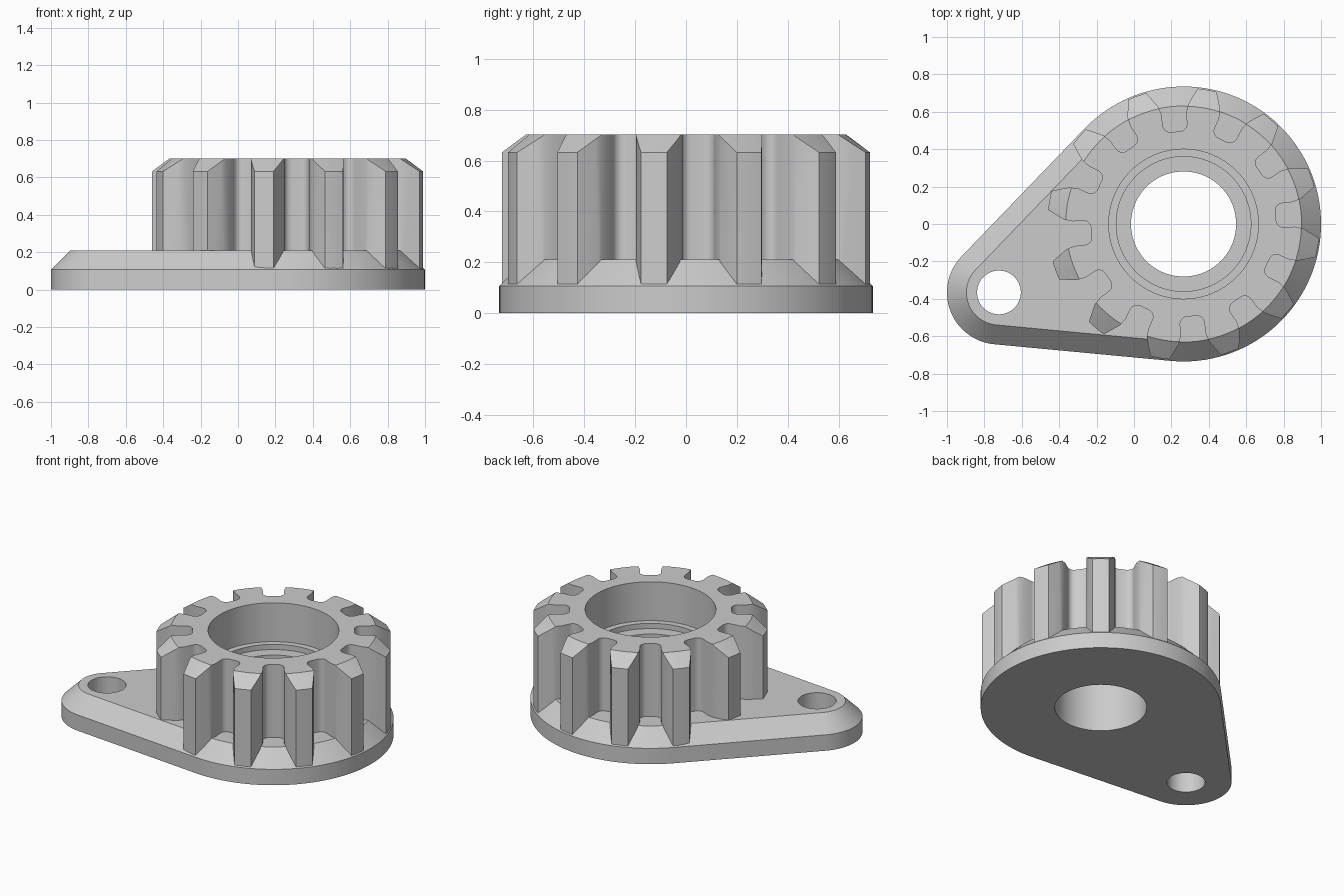
import bpy, bmesh
from math import sin, cos, pi, acos, atan2, hypot, radians
from mathutils import Vector

default = bpy.data.objects.get("Cube")
if default:
    bpy.data.objects.remove(default, do_unlink=True)

grey = bpy.data.materials.new("light grey")
grey.use_nodes = True
grey.diffuse_color = (0.6, 0.6, 0.6, 1)
grey.node_tree.nodes["Principled BSDF"].inputs["Base Color"].default_value = (0.6, 0.6, 0.6, 1)

HUB = Vector((0.265, 0.0))
LUG = Vector((-0.722, -0.366))
HUB_R, LUG_R, BEVEL = 0.735, 0.278, 0.104
TEETH = 12


def arc(center, radius, start, end, steps):
    return [center + radius * Vector((cos(a), sin(a)))
            for a in (start + (end - start) * i / steps for i in range(steps + 1))]


def circle(center, radius, steps=96):
    return arc(center, radius, 0, 2 * pi, steps)[:-1]


def loft(name, layers):
    """Closed solid through (outline, height) layers with equal point counts."""
    bm = bmesh.new()
    rings = [[bm.verts.new((p.x, p.y, z)) for p in outline] for outline, z in layers]
    count = len(rings[0])
    for low, high in zip(rings, rings[1:]):
        for i in range(count):
            j = (i + 1) % count
            bm.faces.new((low[i], low[j], high[j], high[i]))
    bm.faces.new(rings[0][::-1])
    bm.faces.new(rings[-1])
    mesh = bpy.data.meshes.new(name)
    bm.to_mesh(mesh)
    bm.free()
    mesh.materials.append(grey)
    obj = bpy.data.objects.new(name, mesh)
    bpy.context.scene.collection.objects.link(obj)
    return obj


def combine(obj, other, operation):
    """Apply a boolean and discard the helper."""
    mod = obj.modifiers.new(operation, 'BOOLEAN')
    mod.operation, mod.object, mod.solver = operation, other, 'EXACT'
    bpy.context.view_layer.update()
    graph = bpy.context.evaluated_depsgraph_get()
    result = bpy.data.meshes.new_from_object(obj.evaluated_get(graph))
    obj.modifiers.clear()
    obj.data = result
    bpy.data.objects.remove(other, do_unlink=True)


# Teardrop mounting plate with a bevelled upper edge
span = HUB - LUG
axis = atan2(span.y, span.x)
turn = acos((LUG_R - HUB_R) / hypot(span.x, span.y))


def teardrop(inset):
    return (arc(HUB, HUB_R - inset, axis - turn, axis + turn, 80)
            + arc(LUG, LUG_R - inset, axis + turn, axis + 2 * pi - turn, 32))


body = loft("geared_flange", [(teardrop(0), 0), (teardrop(0), 0.107), (teardrop(BEVEL), 0.21)])

# Gear outline: one rounded gap repeated around the hub
corner = arc(Vector((0.535, 0.025)), 0.04, pi, pi / 2, 6)
flank = [Vector(p) for p in ((0.59, 0.066), (0.635, 0.08), (0.68, 0.112),
                             (0.73, 0.15), (0.77, 0.182))]
half_gap = corner + flank
gap = [Vector((p.x, -p.y)) for p in half_gap[::-1]] + half_gap
gear_outline = []
for k in range(TEETH):
    a = radians(5) + 2 * pi * k / TEETH
    for p in gap:
        gear_outline.append(HUB + Vector((p.x * cos(a) - p.y * sin(a),
                                          p.x * sin(a) + p.y * cos(a))))
gear = loft("gear", [(gear_outline, 0.02), (gear_outline, 0.8)])

# Turned envelope rounds the tooth tips and chamfers their tops
envelope = loft("envelope", [(circle(HUB, r, 120), z) for r, z in
                             ((0.728, 0.05), (0.728, 0.632), (0.63, 0.702))])
combine(gear, envelope, 'INTERSECT')
combine(body, gear, 'UNION')

# Stepped centre bore and mounting hole
bore = loft("bore", [(circle(HUB, r), z) for r, z in
                     ((0.281, -0.1), (0.281, 0.405), (0.36, 0.405),
                      (0.36, 0.44), (0.4, 0.44), (0.4, 0.8))])
combine(body, bore, 'DIFFERENCE')
lug_hole = loft("lug_hole", [(circle(LUG, 0.117, 48), -0.1), (circle(LUG, 0.117, 48), 0.4)])
combine(body, lug_hole, 'DIFFERENCE')

bpy.ops.object.select_all(action='DESELECT')
body.select_set(True)
bpy.context.view_layer.objects.active = body
bpy.ops.object.shade_smooth_by_angle(angle=radians(28))
